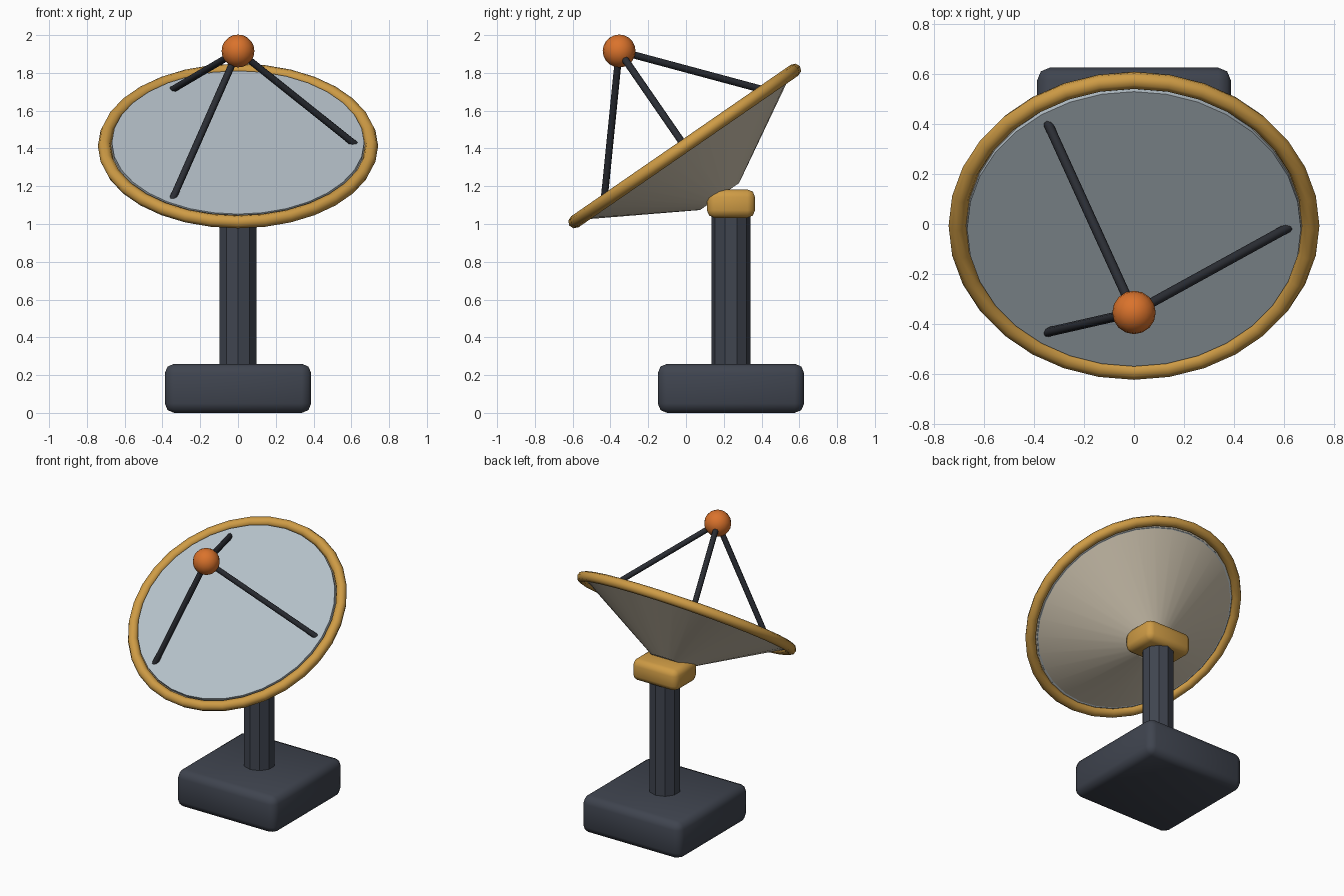
import bpy
import math
from mathutils import Vector, Matrix

cube = bpy.data.objects.get("Cube")
if cube:
    bpy.data.objects.remove(cube, do_unlink=True)


def material(name, rgb):
    mat = bpy.data.materials.new(name)
    mat.use_nodes = True
    color = (*rgb, 1.0)
    mat.diffuse_color = color
    mat.node_tree.nodes["Principled BSDF"].inputs["Base Color"].default_value = color
    return mat


slate = material("slate", (0.05, 0.058, 0.078))
charcoal = material("charcoal", (0.025, 0.028, 0.036))
gold = material("gold", (0.62, 0.33, 0.06))
cream = material("cream", (0.62, 0.55, 0.43))
panel_blue = material("pale_blue_grey", (0.46, 0.53, 0.58))
orange = material("orange", (0.70, 0.17, 0.025))


def finish(name, mat, angle=30):
    obj = bpy.context.object
    obj.name = name
    obj.data.materials.append(mat)
    bpy.ops.object.shade_smooth_by_angle(angle=math.radians(angle))
    return obj


def rounded_box(name, center, size, bevel, mat):
    bpy.ops.mesh.primitive_cube_add(size=1, location=center)
    bpy.context.object.scale = size
    bpy.ops.object.transform_apply(location=False, rotation=False, scale=True)
    mod = bpy.context.object.modifiers.new("rounding", "BEVEL")
    mod.width = bevel
    mod.segments = 2
    bpy.ops.object.modifier_apply(modifier=mod.name)
    return finish(name, mat, 50)


def rod(name, start, end, radius, mat, sides=8):
    axis = end - start
    bpy.ops.mesh.primitive_cylinder_add(
        vertices=sides, radius=radius, depth=axis.length, location=(start + end) / 2,
        rotation=axis.to_track_quat("Z", "Y").to_euler())
    return finish(name, mat, 50)


# Stand
BACK = 0.238
rounded_box("base", (0, BACK, 0.13), (0.775, 0.775, 0.26), 0.05, slate)
bpy.ops.mesh.primitive_cylinder_add(vertices=10, radius=0.103, depth=0.9,
                                    location=(0, BACK, 0.65))
finish("post", slate)
rounded_box("dish_mount", (0, BACK, 1.108), (0.35, 0.255, 0.15), 0.04, gold)

# Tilted dish frame: local z is the dish axis
TILT = math.radians(34.6)
frame = Matrix.Translation((0, -0.007, 1.413)) @ Matrix.Rotation(TILT, 4, "X")


def on_dish(x, y, z):
    return frame @ Vector((x, y, z))


tilt = (TILT, 0, 0)
bpy.ops.mesh.primitive_cone_add(vertices=32, radius1=0.126, radius2=0.69, depth=0.325,
                                location=on_dish(0, 0, -0.1625), rotation=tilt)
finish("dish_shell", cream)
bpy.ops.mesh.primitive_cylinder_add(vertices=32, radius=0.668, depth=0.04,
                                    location=on_dish(0, 0, 0.003), rotation=tilt)
finish("dish_panel", panel_blue)
bpy.ops.mesh.primitive_torus_add(major_segments=32, minor_segments=8, major_radius=0.707,
                                 minor_radius=0.035, location=on_dish(0, 0, 0), rotation=tilt)
finish("dish_rim", gold, 60)

# Receiver on a tripod
receiver = on_dish(0, 0, 0.611)
bpy.ops.mesh.primitive_uv_sphere_add(segments=16, ring_count=10, radius=0.087,
                                     location=receiver)
finish("receiver", orange, 60)
for name, x, y in (("left_strut", 0.625, 0), ("right_upper_strut", -0.35, 0.515),
                   ("right_lower_strut", -0.35, -0.515)):
    rod(name, on_dish(x, y, 0.005), receiver, 0.019, charcoal)
